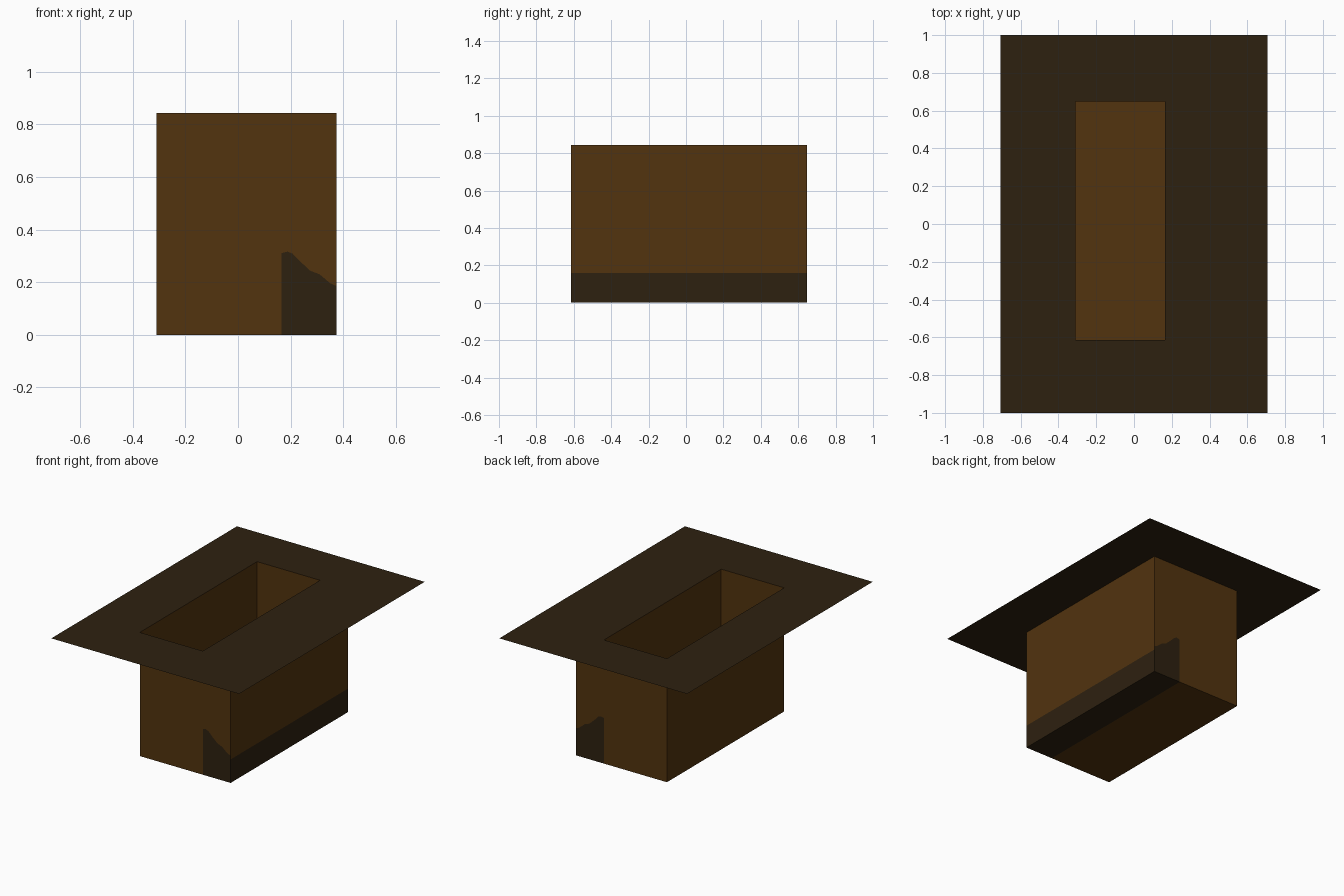
import bpy

if "Cube" in bpy.data.objects:
    bpy.data.objects.remove(bpy.data.objects["Cube"])

# Main dimensions
TOP = 0.843
X0, X1, X2 = -0.31, 0.165, 0.375      # pit left, pit right, niche end
Y0, Y1 = -0.615, 0.648
PX, PY = 0.708, 1.0                   # ground half sizes
BAND = 0.16                           # height of dark band on the right wall
# Rough niche ceiling, seen from the front (x, z)
CEILING = [(X1, 0.31), (0.188, 0.316), (0.208, 0.308), (0.235, 0.28), (0.275, 0.243),
           (0.31, 0.23), (0.35, 0.196), (X2, 0.185)]


def material(name, color):
    m = bpy.data.materials.new(name)
    m.diffuse_color = (*color, 1)
    m.use_nodes = True
    m.node_tree.nodes["Principled BSDF"].inputs["Base Color"].default_value = m.diffuse_color
    return m


earth = material("brown earth", (0.085, 0.0335, 0.0045))
soil = material("dark soil", (0.0265, 0.0150, 0.0050))


def build(name, faces, mat):
    """Make an object from a list of polygons."""
    verts, polys, index = [], [], {}
    for face in faces:
        ids = []
        for p in face:
            if p not in index:
                index[p] = len(verts)
                verts.append(p)
            ids.append(index[p])
        polys.append(ids)
    mesh = bpy.data.meshes.new(name)
    mesh.from_pydata(verts, [], polys)
    mesh.materials.append(mat)
    ob = bpy.data.objects.new(name, mesh)
    bpy.context.collection.objects.link(ob)


def side(x, z0, z1):
    """Wall along y."""
    return [(x, Y0, z0), (x, Y1, z0), (x, Y1, z1), (x, Y0, z1)]


def floor(xa, xb):
    return [(xa, Y0, 0), (xa, Y1, 0), (xb, Y1, 0), (xb, Y0, 0)]


def end_caps(profile):
    """Front and back wall from one x-z outline."""
    return [[(x, Y0, z) for x, z in profile],
            [(x, Y1, z) for x, z in reversed(profile)]]


# Ground sheet with the pit opening
outer = [(-PX, -PY, TOP), (PX, -PY, TOP), (PX, PY, TOP), (-PX, PY, TOP)]
inner = [(X0, Y0, TOP), (X1, Y0, TOP), (X1, Y1, TOP), (X0, Y1, TOP)]
build("ground", [[outer[i], outer[(i + 1) % 4], inner[(i + 1) % 4], inner[i]]
                 for i in range(4)], soil)

# Pit walls and floor
wall_outline = [(X0, 0), (X1, 0)] + CEILING + [(X2, TOP), (X0, TOP)]
build("pit", end_caps(wall_outline) + [
    side(X0, 0, TOP),
    side(X1, CEILING[0][1], TOP),
    side(X2, BAND, TOP),
    floor(X0, X1)], earth)

# Side niche at the foot of the pit
niche_outline = [(X1, 0)] + CEILING + [(X2, 0)]
roof = [[(a[0], Y0, a[1]), (b[0], Y0, b[1]), (b[0], Y1, b[1]), (a[0], Y1, a[1])]
        for a, b in zip(CEILING, CEILING[1:])]
build("side_niche", end_caps(niche_outline[::-1]) + roof +
      [side(X2, 0, BAND), floor(X1, X2)], soil)
